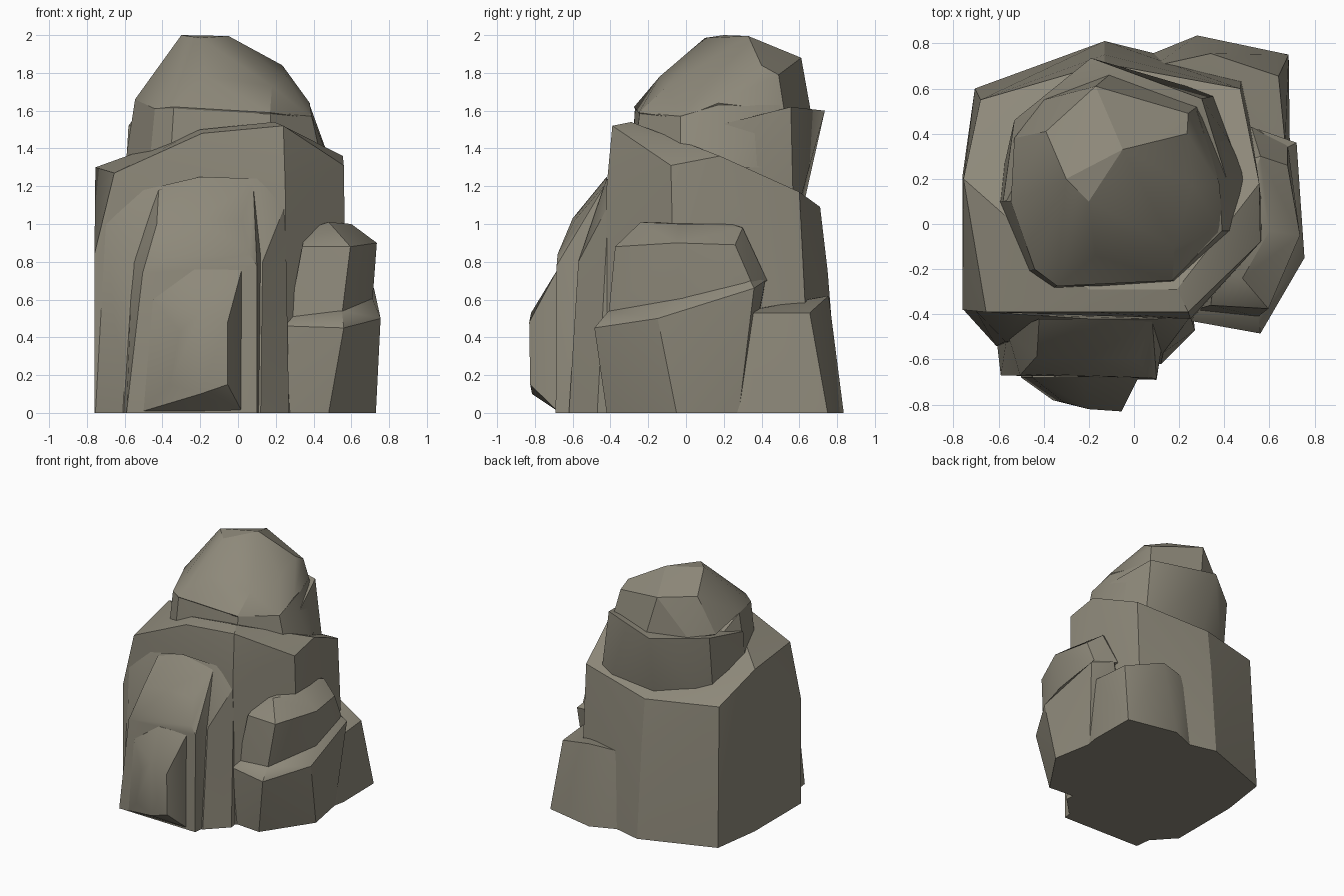
import bpy, bmesh, math

stone = bpy.data.materials.new("weathered stone")
stone.diffuse_color = (0.27, 0.25, 0.195, 1)


def ring(z, *pts):
    """Outline points all at one height."""
    return [(x, y, z) for x, y in pts]


def rock(name, points, angle=30):
    """A chiselled convex block wrapped around a few corner points."""
    bm = bmesh.new()
    for p in points:
        bm.verts.new(p)
    res = bmesh.ops.convex_hull(bm, input=bm.verts[:])
    junk = {g for g in res["geom_interior"] + res["geom_unused"]
            if isinstance(g, bmesh.types.BMVert)}
    bmesh.ops.delete(bm, geom=list(junk), context='VERTS')
    bmesh.ops.recalc_face_normals(bm, faces=bm.faces[:])
    bmesh.ops.dissolve_limit(bm, angle_limit=math.radians(2),
                             verts=bm.verts[:], edges=bm.edges[:])
    me = bpy.data.meshes.new(name)
    bm.to_mesh(me)
    bm.free()
    me.materials.append(stone)
    ob = bpy.data.objects.new(name, me)
    bpy.context.collection.objects.link(ob)
    bpy.ops.object.select_all(action='DESELECT')
    ob.select_set(True)
    bpy.context.view_layer.objects.active = ob
    bpy.ops.object.shade_smooth_by_angle(angle=math.radians(angle))
    return ob


# main boulder, top sloping down to the back
rock("main_boulder",
     ring(0, (-.76, -.38), (-.76, .21), (-.705, .6), (-.13, .81),
          (.48, .66), (.58, -.05), (.26, -.42))
     + [(-.76, -.38, .84), (-.755, .2, 1.30), (-.655, -.39, 1.27),
        (-.19, -.39, 1.48), (.24, -.39, 1.52), (.56, -.08, 1.31),
        (.555, .18, 1.36), (.47, .6, 1.17), (-.13, .71, 1.09),
        (-.68, .55, 1.11), (-.13, .75, .75), (.25, -.42, 1.2),
        (.19, -.29, 1.54), (-.2, -.29, 1.50)], 25)

# buttress on the front: broad backing, rounded arch and knob
rock("front_buttress",
     ring(0, (-.755, -.38), (-.61, -.54), (.12, -.62), (.27, -.47), (.25, -.3))
     + [(-.70, -.385, 1.0), (-.5, -.40, 1.18), (-.2, -.42, 1.25),
        (.1, -.42, 1.24), (.25, -.41, 1.1), (-.57, -.52, .75),
        (.13, -.57, .8)])
rock("front_arch",
     ring(0, (-.61, -.5), (-.59, -.67), (.10, -.69), (.125, -.5))
     + [(-.56, -.48, .8), (.13, -.5, .85), (-.42, -.42, 1.18),
        (-.2, -.42, 1.25), (.08, -.42, 1.22), (-.505, -.67, .74),
        (.10, -.685, .78), (-.43, -.585, 1.0), (-.2, -.60, 1.03),
        (.02, -.59, 1.02), (-.40, -.665, .82), (.06, -.68, .84)])
rock("front_knob",
     [(-.36, -.78, .15), (-.2, -.815, .1), (-.055, -.825, .15),
      (-.055, -.83, .48), (-.2, -.82, .53), (-.31, -.79, .43)]
     + [(x, y, z) for x, z in ((-.5, .01), (.02, .01), (.02, .76),
                               (-.23, .76), (-.45, .6)) for y in (-.68, -.5)])

# side rock with a smaller one stacked on it
rock("side_rock_lower",
     ring(0, (.25, -.40), (.48, -.42), (.73, -.05), (.67, .28), (.3, .3))
     + [(.255, -.43, .46), (.56, -.485, .45), (.755, -.15, .50),
        (.72, .36, .66), (.55, .42, .70), (.25, -.36, .52), (.55, -.41, .54),
        (.71, -.02, .61), (.66, .33, .72), (.4, .3, .68)])
rock("side_rock_upper",
     [(.27, -.38, .50), (.55, -.41, .52), (.71, -.02, .57), (.68, .36, .66),
      (.52, .43, .70), (.34, -.36, .88), (.595, -.375, .88), (.735, -.05, .90),
      (.68, .26, .89), (.36, -.2, .97), (.48, -.24, 1.01), (.60, -.03, 1.0),
      (.54, .24, 1.0), (.56, .30, .98), (.4, .25, 1.0)])

# low rock at the back right corner
rock("back_rock",
     ring(0, (.07, .75), (.28, .835), (.685, .75), (.69, .36), (.67, .26),
          (.3, .3))
     + [(.09, .70, .6), (.34, .755, .62), (.64, .655, .53), (.67, .35, .53),
        (.65, .27, .53), (.3, .3, .55)])

# neck: raised collar behind, tapered band in front
rock("back_collar",
     [(-.58, .1, 1.52), (-.53, .46, 1.59), (-.19, .735, 1.6),
      (.30, .555, 1.62), (.41, .2, 1.53)]
     + ring(1.0, (-.61, .1), (-.53, .40), (-.14, .60), (.37, .57), (.53, .2)))
rock("neck",
     [(-.60, .1, 1.3), (-.47, -.21, 1.3), (-.36, -.29, 1.3), (.19, -.28, 1.3),
      (.45, -.03, 1.3), (.5, .2, 1.3), (.36, .5, 1.3), (-.4, .5, 1.3),
      (-.545, .1, 1.66), (-.44, -.2, 1.61), (-.34, -.27, 1.62),
      (.17, -.245, 1.59), (.39, -.03, 1.57), (.38, .17, 1.63),
      (.28, .5, 1.63), (0, .4, 1.66)])

# domed head
rock("head_stone",
     [(-.545, .1, 1.66), (-.44, -.2, 1.61), (-.34, -.275, 1.62),
      (.17, -.25, 1.59), (.39, -.03, 1.56), (.38, .17, 1.64),
      (.28, .52, 1.60), (-.11, .66, 1.60), (-.40, .55, 1.59),
      (-.53, .38, 1.59), (-.39, .41, 1.87), (-.17, .61, 1.88),
      (-.30, .2, 2.0), (-.05, .33, 1.995), (-.20, .1, 1.985),
      (.235, .40, 1.84), (.24, .49, 1.79), (.26, .17, 1.77),
      (-.17, -.14, 1.78), (.18, -.1, 1.73), (-.33, -.22, 1.5),
      (.15, -.2, 1.5), (.3, .2, 1.5), (-.4, .3, 1.5)], 25)
